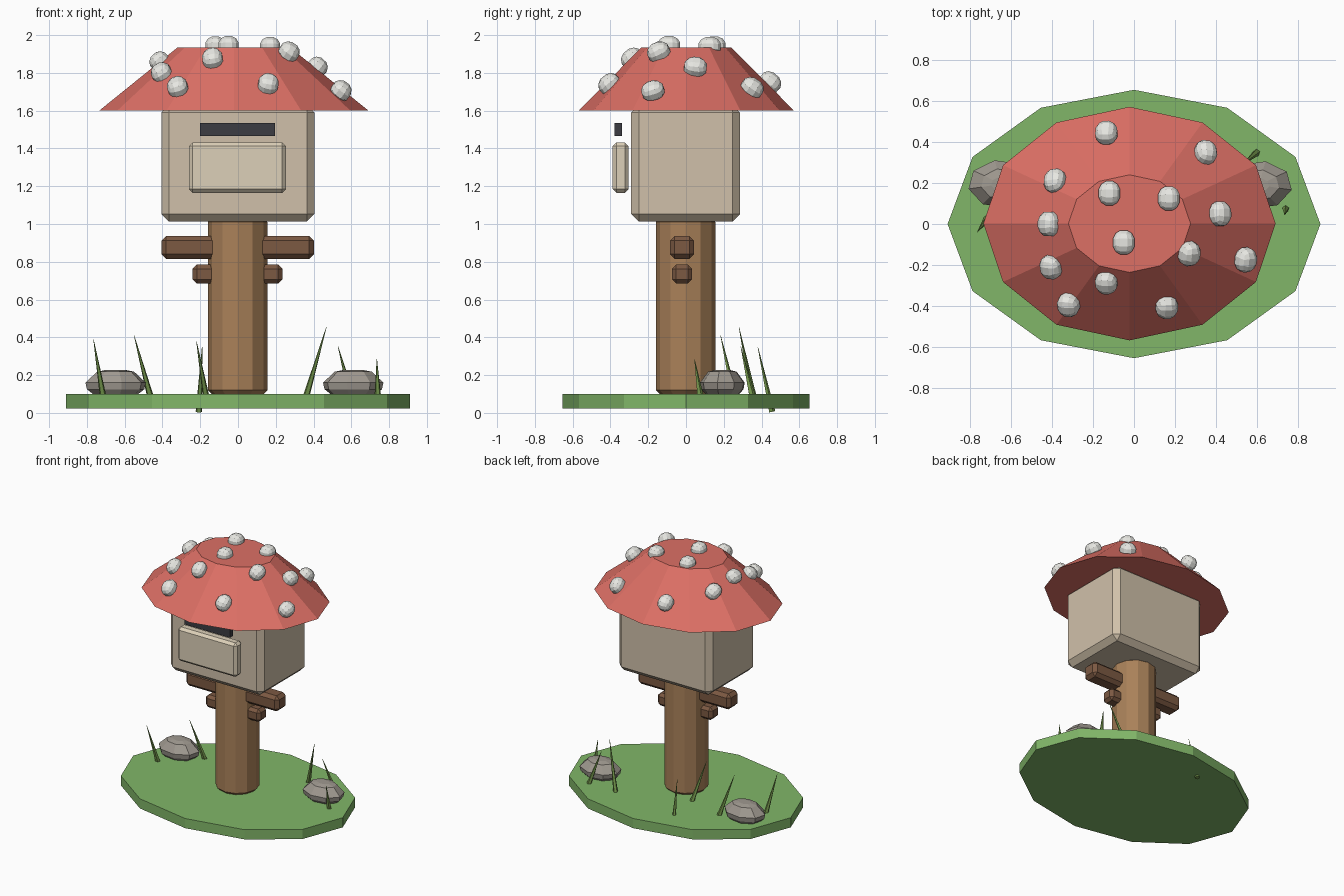
import bpy, bmesh, math
from mathutils import Vector, Matrix

if "Cube" in bpy.data.objects:
    bpy.data.objects.remove(bpy.data.objects["Cube"])


def material(name, rgb):
    m = bpy.data.materials.new(name)
    m.diffuse_color = (*rgb, 1)
    m.use_nodes = True
    m.node_tree.nodes["Principled BSDF"].inputs["Base Color"].default_value = m.diffuse_color
    return m


GREEN = material("grass_green", (0.22, 0.47, 0.14))
BLADE = material("blade_green", (0.17, 0.30, 0.07))
RED = material("cap_red", (0.72, 0.16, 0.13))
WOOD = material("wood", (0.40, 0.22, 0.10))
DARK_WOOD = material("dark_wood", (0.20, 0.10, 0.055))
CREAM = material("cream", (0.63, 0.53, 0.40))
PALE = material("pale_cream", (0.72, 0.63, 0.48))
BLACK = material("slot_dark", (0.045, 0.045, 0.055))
STONE = material("stone", (0.35, 0.32, 0.28))
WHITE = material("spot_white", (0.80, 0.80, 0.76))


def finish(name, bm, mat, bevel=0):
    bmesh.ops.recalc_face_normals(bm, faces=bm.faces)
    mesh = bpy.data.meshes.new(name)
    bm.to_mesh(mesh)
    bm.free()
    mesh.materials.append(mat)
    ob = bpy.data.objects.new(name, mesh)
    bpy.context.collection.objects.link(ob)
    if bevel:
        mod = ob.modifiers.new("bevel", 'BEVEL')
        mod.width, mod.segments = bevel, 1
        mod.limit_method = 'ANGLE'
        mod.angle_limit = math.radians(50)
    return ob


def box(name, lo, hi, mat, bevel=0):
    lo, hi = Vector(lo), Vector(hi)
    bm = bmesh.new()
    bmesh.ops.create_cube(bm, size=1)
    bmesh.ops.scale(bm, vec=hi - lo, verts=bm.verts)
    bmesh.ops.translate(bm, vec=(lo + hi) / 2, verts=bm.verts)
    return finish(name, bm, mat, bevel)


def stack(name, center, rings, sides, mat, turn=0.0, bevel=0):
    """Closed solid from elliptical rings (rx, ry, z)."""
    bm = bmesh.new()
    loops = []
    for rx, ry, z in rings:
        angles = [turn + math.tau * i / sides for i in range(sides)]
        loops.append([bm.verts.new((center[0] + rx * math.cos(a),
                                    center[1] + ry * math.sin(a), z)) for a in angles])
    for a, b in zip(loops, loops[1:]):
        for i in range(sides):
            j = (i + 1) % sides
            bm.faces.new((a[i], a[j], b[j], b[i]))
    bm.faces.new(loops[0])
    bm.faces.new(loops[-1])
    return finish(name, bm, mat, bevel)


def spot(name, loc, normal):
    """Squashed cube-sphere aligned to the cap surface."""
    bm = bmesh.new()
    bmesh.ops.create_cube(bm, size=2)
    bmesh.ops.subdivide_edges(bm, edges=bm.edges[:], cuts=2, use_grid_fill=True)
    for v in bm.verts:
        v.co.normalize()
        v.co *= Vector((0.058, 0.065, 0.055))
    rot = Vector((0, 0, 1)).rotation_difference(normal).to_matrix().to_4x4()
    bm.transform(Matrix.Translation(loc) @ rot)
    finish(name, bm, WHITE)


def blade(name, base, tip):
    base, tip = Vector(base), Vector(tip)
    d = tip - base
    bm = bmesh.new()
    rot = Vector((0, 0, 1)).rotation_difference(d).to_matrix().to_4x4()
    bmesh.ops.create_cone(bm, cap_ends=True, segments=5, radius1=0.018, radius2=0.001,
                          depth=d.length, matrix=Matrix.Translation((base + tip) / 2) @ rot)
    finish(name, bm, BLADE)


# ground and post
stack("ground_disc", (0, 0), [(0.91, 0.655, 0.024), (0.91, 0.655, 0.10)], 12, GREEN)
stack("post", (-0.002, -0.002), [(0.158, 0.158, 0.10), (0.158, 0.158, 1.03)], 12, WOOD, bevel=0.02)

# cross bars through the post
box("upper_bar", (-0.405, -0.085, 0.815), (0.402, 0.043, 0.937), DARK_WOOD, 0.025)
box("lower_bar", (-0.24, -0.074, 0.685), (0.235, 0.032, 0.785), DARK_WOOD, 0.022)

# mailbox body, door and slot
box("body", (-0.406, -0.29, 1.013), (0.404, 0.286, 1.63), CREAM, 0.04)
box("door", (-0.26, -0.388, 1.165), (0.254, -0.304, 1.432), PALE, 0.02)
box("slot", (-0.20, -0.378, 1.465), (0.195, -0.339, 1.535), BLACK)

# mushroom cap
CAP = (-0.022, 0.002)
stack("cap", CAP, [(0.713, 0.57, 1.60), (0.298, 0.238, 1.935)], 12, RED)

# cap spots
spots = [(-0.135, 0.445, 1.75), (0.35, 0.35, 1.72), (-0.385, 0.21, 1.815),
         (-0.12, 0.15, 1.943), (0.17, 0.125, 1.94), (0.42, 0.05, 1.83),
         (-0.415, 0.0, 1.86), (-0.05, -0.09, 1.945), (0.27, -0.145, 1.91),
         (0.545, -0.175, 1.705), (-0.405, -0.21, 1.80), (-0.135, -0.285, 1.875),
         (-0.32, -0.395, 1.725), (0.16, -0.405, 1.74)]
for i, p in enumerate(spots):
    slope = Vector(((p[0] - CAP[0]) / 0.71 ** 2, (p[1] - CAP[1]) / 0.57 ** 2, 0))
    n = Vector((0, 0, 1))
    if p[2] < 1.925:
        n += slope.normalized() * 0.9
    spot(f"spot_{i + 1}", p, n)

# stones
for name, x, y, turn in (("left_stone", -0.648, 0.195, 0.2), ("right_stone", 0.61, 0.19, -0.2)):
    stack(name, (x, y), [(0.09, 0.065, 0.075), (0.155, 0.112, 0.125), (0.163, 0.118, 0.16),
                         (0.10, 0.075, 0.218), (0.05, 0.035, 0.228)], 8, STONE, turn)

# grass blades: base, tip
blades = [((-0.715, 0.03, 0.09), (-0.765, -0.04, 0.39)),
          ((-0.465, 0.255, 0.09), (-0.55, 0.183, 0.41)),
          ((-0.17, 0.17, 0.09), (-0.22, 0.06, 0.38)),
          ((-0.207, 0.455, 0.006), (-0.19, 0.38, 0.35)),
          ((0.362, 0.355, 0.09), (0.468, 0.28, 0.455)),
          ((0.60, 0.35, 0.09), (0.53, 0.29, 0.35)),
          ((0.74, 0.075, 0.09), (0.735, 0.045, 0.285))]
for i, (b, t) in enumerate(blades):
    blade(f"grass_blade_{i + 1}", b, t)
